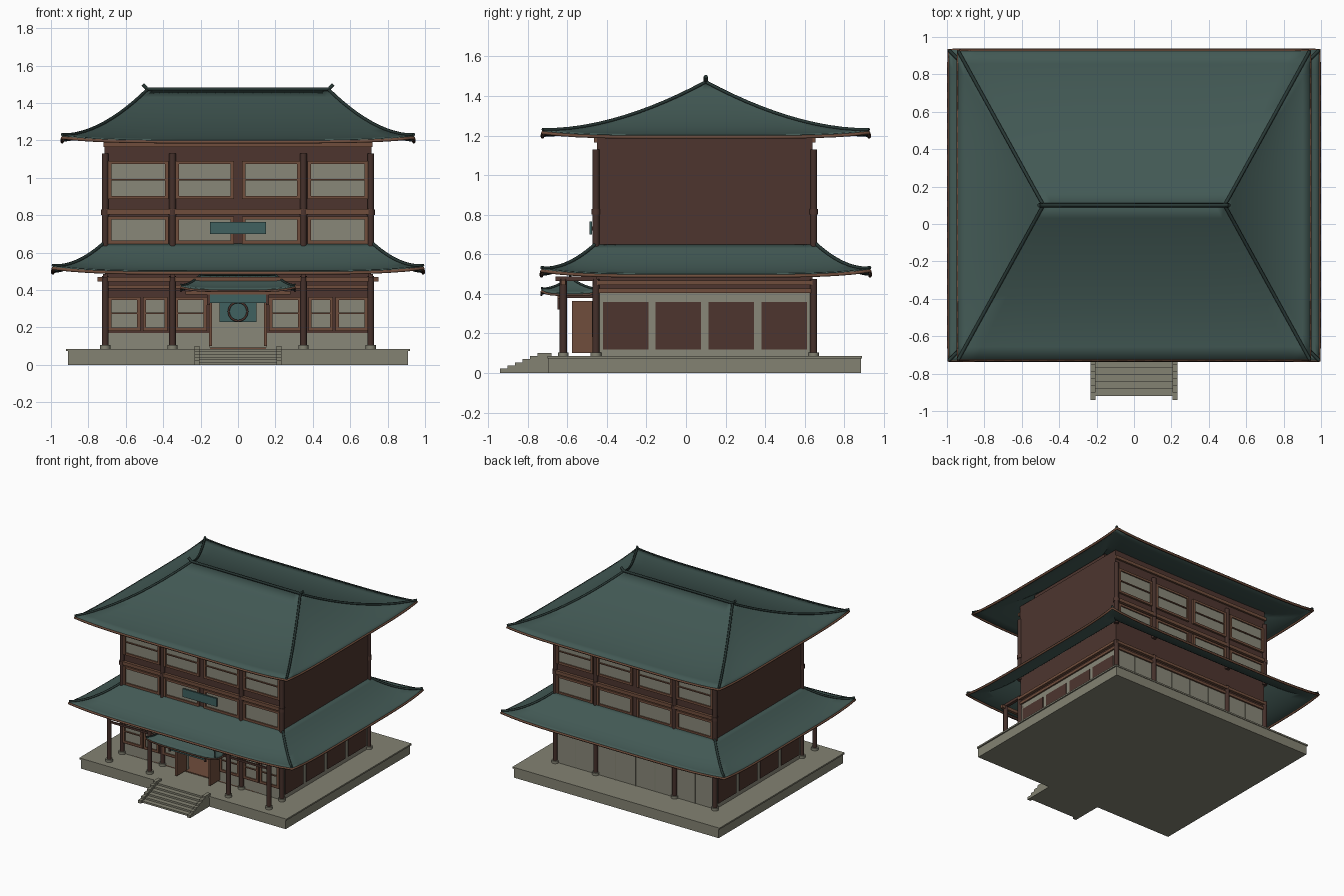
import bpy, bmesh, math
from mathutils import Matrix, Vector

old = bpy.data.objects.get("Cube")
if old:
    bpy.data.objects.remove(old, do_unlink=True)


def material(name, r, g, b):
    m = bpy.data.materials.new(name)
    m.use_nodes = True
    m.diffuse_color = (r, g, b, 1)
    node = m.node_tree.nodes["Principled BSDF"]
    node.inputs["Base Color"].default_value = (r, g, b, 1)
    node.inputs["Roughness"].default_value = 0.8
    return m


STONE = material("grey stone", .23, .225, .17)
PLASTER = material("pale plaster", .25, .245, .19)
TILE = material("green roof tile", .055, .1, .09)
RIDGE = material("dark ridge tile", .022, .04, .036)
SIGN = material("teal panel", .05, .12, .115)
WALL = material("dark brown wall", .075, .036, .028)
BEAM = material("warm brown beam", .16, .075, .045)
POST = material("deep brown column", .06, .03, .024)


def finish(name, bm, mat, smooth=False):
    me = bpy.data.meshes.new(name)
    bmesh.ops.recalc_face_normals(bm, faces=bm.faces)
    bm.to_mesh(me)
    bm.free()
    me.materials.append(mat)
    ob = bpy.data.objects.new(name, me)
    bpy.context.collection.objects.link(ob)
    if smooth:
        bpy.ops.object.select_all(action='DESELECT')
        ob.select_set(True)
        bpy.context.view_layer.objects.active = ob
        bpy.ops.object.shade_smooth_by_angle(angle=math.radians(35))
    return ob


def box(name, x0, x1, y0, y1, z0, z1, mat):
    bm = bmesh.new()
    mid = Vector(((x0 + x1) / 2, (y0 + y1) / 2, (z0 + z1) / 2))
    size = Vector((abs(x1 - x0), abs(y1 - y0), abs(z1 - z0)))
    bmesh.ops.create_cube(bm, size=1, matrix=Matrix.Translation(mid) @ Matrix.Diagonal(size).to_4x4())
    return finish(name, bm, mat)


def pair(name, x0, x1, *rest):
    box("left_" + name, x0, x1, *rest)
    box("right_" + name, -x0, -x1, *rest)


def cylinder(name, x, y, z0, z1, r, mat):
    bm = bmesh.new()
    bmesh.ops.create_cone(bm, cap_ends=True, segments=16, radius1=r, radius2=r, depth=z1 - z0,
                          matrix=Matrix.Translation((x, y, (z0 + z1) / 2)))
    finish(name, bm, mat, True)


def tube(name, points, r, mat, cyclic=False):
    cu = bpy.data.curves.new(name, 'CURVE')
    cu.dimensions = '3D'
    cu.bevel_depth, cu.bevel_resolution, cu.use_fill_caps = r, 1, True
    sp = cu.splines.new('POLY')
    sp.points.add(len(points) - 1)
    for p, co in zip(sp.points, points):
        p.co = (*co, 1)
    sp.use_cyclic_u = cyclic
    cu.materials.append(mat)
    bpy.context.collection.objects.link(bpy.data.objects.new(name, cu))


def roof(name, cy, eave, top, z0, rise, power, lift, r, steps=12, n=20):
    """Hipped roof with sagging slopes and upturned corners."""
    def point(side, u, t):
        hx, hy = (a + (b - a) * t for a, b in zip(eave, top))
        z = z0 + rise * t ** power + lift * abs(u) ** 5 * (1 - t) ** 2
        x, y = ((u * hx, -hy), (hx, u * hy), (-u * hx, hy), (-hx, -u * hy))[side]
        return Vector((x, cy + y, z))

    bm = bmesh.new()
    for side in range(4):
        grid = [[bm.verts.new(point(side, 2 * i / n - 1, j / steps)) for i in range(n + 1)]
                for j in range(steps + 1)]
        for j in range(steps):
            for i in range(n):
                bm.faces.new((grid[j][i], grid[j][i + 1], grid[j + 1][i + 1], grid[j + 1][i]))
    bmesh.ops.remove_doubles(bm, verts=bm.verts, dist=.0002)
    bmesh.ops.dissolve_degenerate(bm, edges=bm.edges, dist=.0002)
    ob = finish(name, bm, TILE, True)
    mod = ob.modifiers.new("thickness", 'SOLIDIFY')
    mod.thickness, mod.offset = .012, -1
    # Eave trim and hip ridges
    edge = [point(s, 2 * i / n - 1, 0) - Vector((0, 0, .013)) for s in range(4) for i in range(n)]
    tube(name + "_eave_trim", edge, r, BEAM, True)
    for s in range(4):
        hip = [point(s, 1, j / steps) + Vector((0, 0, r * .4)) for j in range(steps + 1)]
        tube(name + "_hip_ridge_%d" % s, hip, r, RIDGE)


def ridge(name, x, y, z, r, tip):
    tube(name, [(-x - tip, y, z + tip), (-x, y, z), (x, y, z), (x + tip, y, z + tip)], r, RIDGE)


def window(name, x0, x1, z0, z1, y, out, bars=()):
    """Framed plaster pane, with cross bars at the given heights; out is the outward y sign."""
    w = .009
    pair(name + "_pane", x0, x1, y, y + out * .006, z0, z1, PLASTER)
    for i, x in enumerate((x0, x1)):
        pair(name + "_stile_%d" % i, x - w, x + w, y, y + out * .016, z0 - w, z1 + w, BEAM)
    for i, z in enumerate((z0, z1, *bars)):
        h = w if i < 2 else .004
        pair(name + "_rail_%d" % i, x0, x1, y, y + out * .015, z - h, z + h, BEAM)


F, B, G = -.45, .64, .085      # front wall, back wall, ground floor level

# Stone platform with lip
box("platform", -.91, .91, -.695, .885, 0, .075, STONE)
box("platform_lip", -.92, .92, -.70, .89, .073, G, STONE)

# Stairs with stepped side walls
for i in range(6):
    y = -.92 + i * .038
    box("stair_step_%d" % i, -.205, .205, y, -.69, 0, G * (i + 1) / 6, STONE)
    pair("stair_side_%d" % i, .205, .232, y - .02, -.68, 0, .022 + i * .016, STONE)

# Hollow ground floor, open at the doorway
box("wood_floor", -.68, .68, F, B - .03, G, .092, BEAM)
pair("side_wall", .67, .71, F, B, G, .41, PLASTER)
box("back_wall", -.7, .7, B - .04, B, G, .41, PLASTER)
pair("front_wall", .15, .7, F, F + .04, G, .38, PLASTER)
box("upper_floor_base", -.71, .71, F, B, .405, .66, WALL)
box("door_lintel", -.71, .71, F - .008, F + .04, .37, .41, WALL)
for z, out in ((.405, .012), (.445, .022)):
    pair("side_beam_%d" % (z * 1000), .7, .71 + out, F, B, z, z + .022, BEAM)
    for y, s in ((F, -1), (B, 1)):
        box("long_beam_%d_%d" % (z * 1000, s), -.72, .72, y, y + s * out, z, z + .022, BEAM)
for i in range(4):
    y = -.42 + i * .267
    pair("side_panel_%d" % i, .7, .716, y, y + .23, .12, .36, WALL)
for i, x in enumerate((0, .175, .53)):
    pair("back_wall_batten_%d" % i, x - .003, x + .003, B, B + .004, G, .4, STONE)

# Ground floor windows, open door leaves
pair("window_wall", .15, .7, F - .008, F, .17, .38, WALL)
for i, (a, b) in enumerate(((.175, .33), (.385, .5), (.53, .685))):
    window("ground_window_%d" % i, a, b, .19, .355, F - .008, -1, (.275,))
pair("door_leaf", .14, .155, -.575, F, .1, .365, BEAM)

# Inner altar panel with ring
box("inner_panel", -.1, .1, .3, .308, .23, .335, SIGN)
tube("inner_ring", [(.05 * math.cos(a), .29, .285 + .05 * math.sin(a))
                    for a in (k * math.tau / 24 for k in range(24))], .006, WALL, True)

# Columns on stone bases, front veranda included
for x in (-.71, -.35, .35, .71):
    for y in (-.62, F - .005, B + .005):
        cylinder("column", x, y, G, .475, .018, POST)
        cylinder("column_base", x, y, G, .105, .027, STONE)
    for y in (F - .005, B + .005):
        cylinder("upper_column", x, y, .62, 1.13, .018, POST)
        cylinder("column_collar", x, y, .80, .83, .022, WALL)
box("veranda_beam", -.75, .75, -.632, -.608, .445, .47, BEAM)
box("veranda_tie", -.71, .71, -.626, -.614, .395, .41, WALL)
for x in (-.71, -.35, .35, .71):
    box("veranda_joist", x - .012, x + .012, -.66, F, .465, .487, WALL)

# Upper storeys
box("upper_body", -.715, .715, F, B, .65, 1.24, WALL)
box("upper_body_top", -.7, .7, -.3, .5, 1.23, 1.275, WALL)
for y, s, label in ((F, -1, "front"), (B, 1, "back")):
    for i, (a, b) in enumerate(((.03, .325), (.38, .685))):
        window(label + "_middle_window_%d" % i, a, b, .655, .785, y, s)
        window(label + "_top_window_%d" % i, a, b, .895, 1.082, y, s, (.99,))
    box(label + "_storey_beam", -.72, .72, y, y + s * .022, .805, .832, BEAM)
    box(label + "_top_beam", -.72, .72, y, y + s * .015, 1.165, 1.19, BEAM)
box("name_board", -.15, .15, -.488, -.475, .70, .765, SIGN)
pair("board_bracket", .10, .12, -.476, F, .72, .74, WALL)

# Main roofs
roof("lower_roof", .10, (.99, .83), (.715, .555), .503, .147, 1.7, .026, .009)
roof("upper_roof", .10, (.94, .825), (.485, .001), 1.205, .262, 1.7, .022, .009)
ridge("upper_roof_ridge", .485, .10, 1.474, .011, .024)

# Small entrance roof with hanging panel
roof("entrance_roof", -.585, (.305, .145), (.2, .001), .408, .072, 1.5, .018, .006, 6, 12)
ridge("entrance_ridge", .2, -.585, .483, .007, .012)
box("entrance_panel", -.15, .15, -.645, -.637, .33, .378, SIGN)
box("entrance_beam", -.28, .28, -.65, -.632, .376, .396, BEAM)
pair("entrance_bracket", .15, .165, -.648, -.634, .32, .39, WALL)
pair("entrance_arm", .24, .26, -.645, F, .378, .396, WALL)
